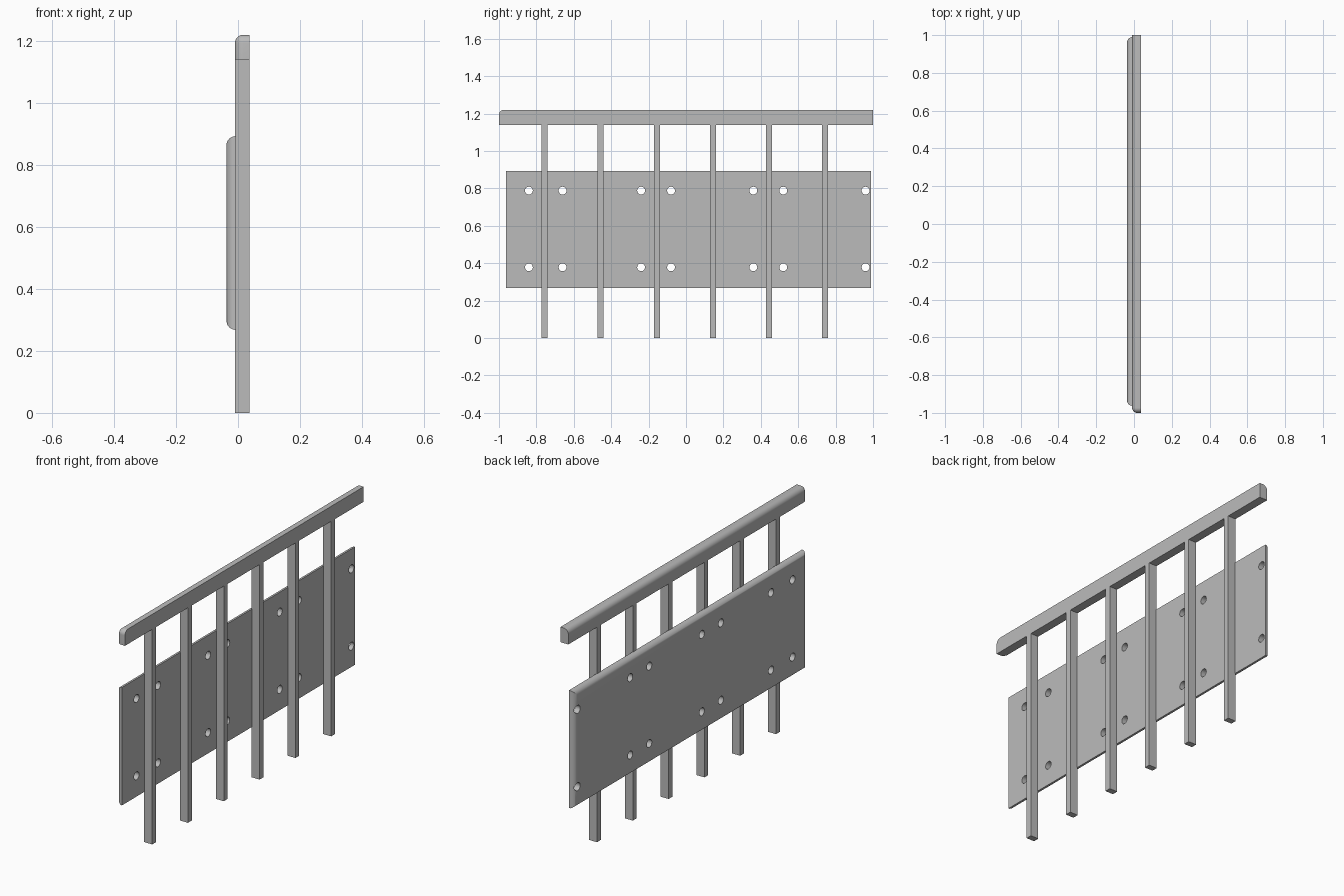
import bpy
import bmesh
from math import pi
from mathutils import Matrix, Vector

cube = bpy.data.objects.get("Cube")
if cube:
    bpy.data.objects.remove(cube, do_unlink=True)

# One plain grey finish for the whole barrier
GREY = (0.5, 0.5, 0.5, 1)
grey = bpy.data.materials.new("plain_grey")
grey.use_nodes = True
grey.diffuse_color = GREY
grey.node_tree.nodes["Principled BSDF"].inputs["Base Color"].default_value = GREY


def finish(name, bm):
    """Turn a bmesh into a named, coloured object."""
    bmesh.ops.recalc_face_normals(bm, faces=bm.faces)
    mesh = bpy.data.meshes.new(name)
    bm.to_mesh(mesh)
    bm.free()
    mesh.materials.append(grey)
    obj = bpy.data.objects.new(name, mesh)
    bpy.context.collection.objects.link(obj)
    return obj


def box(name, low, high, rounded=None, radius=0.0):
    """Box between two corners; edges chosen by rounded(direction) get a round."""
    low, high = Vector(low), Vector(high)
    bm = bmesh.new()
    place = Matrix.Translation((low + high) / 2) @ Matrix.Diagonal((*(high - low), 1))
    bmesh.ops.create_cube(bm, size=1, matrix=place)
    if rounded:
        bm.normal_update()
        edges = [e for e in bm.edges
                 if rounded(e.link_faces[0].normal + e.link_faces[1].normal)]
        bmesh.ops.bevel(bm, geom=edges, offset=radius, segments=8,
                        profile=0.5, affect='EDGES', clamp_overlap=True)
    return finish(name, bm)


def smooth(obj):
    bpy.ops.object.select_all(action='DESELECT')
    obj.select_set(True)
    bpy.context.view_layer.objects.active = obj
    bpy.ops.object.shade_smooth_by_angle(angle=pi / 6)


# Handrail: rounded along its top outer edge and around the near end
def rail_edges(d):
    return (d.x < -0.5 and (d.z > 0.5 or d.y < -0.5)) or (d.z > 0.5 and d.y < -0.5)


handrail = box("handrail", (-0.01, -1, 1.14), (0.037, 1, 1.22), rail_edges, 0.027)
smooth(handrail)

# Six evenly spaced posts
for i in range(6):
    y = -0.756 + 0.3 * i
    box(f"post_{i + 1}", (-0.01, y - 0.016, 0), (0.037, y + 0.016, 1.14))

# Panel with all four outer edges rounded
panel = box("panel", (-0.037, -0.963, 0.268), (-0.007, 0.99, 0.893),
            lambda d: d.x < -0.5, 0.029)

# Bolt holes through the panel in two rows
bm = bmesh.new()
for y in (-0.84, -0.66, -0.24, -0.08, 0.36, 0.52, 0.96):
    for z in (0.378, 0.788):
        bmesh.ops.create_cone(bm, cap_ends=True, segments=24, radius1=0.021,
                              radius2=0.021, depth=0.2,
                              matrix=Matrix.Translation((0, y, z)) @ Matrix.Rotation(pi / 2, 4, 'Y'))
cutter = finish("hole_cutter", bm)
cutter.hide_render = True
holes = panel.modifiers.new("holes", 'BOOLEAN')
holes.operation = 'DIFFERENCE'
holes.solver = 'EXACT'
holes.object = cutter
bpy.context.view_layer.objects.active = panel
bpy.ops.object.modifier_apply(modifier=holes.name)
bpy.data.objects.remove(cutter, do_unlink=True)
smooth(panel)
